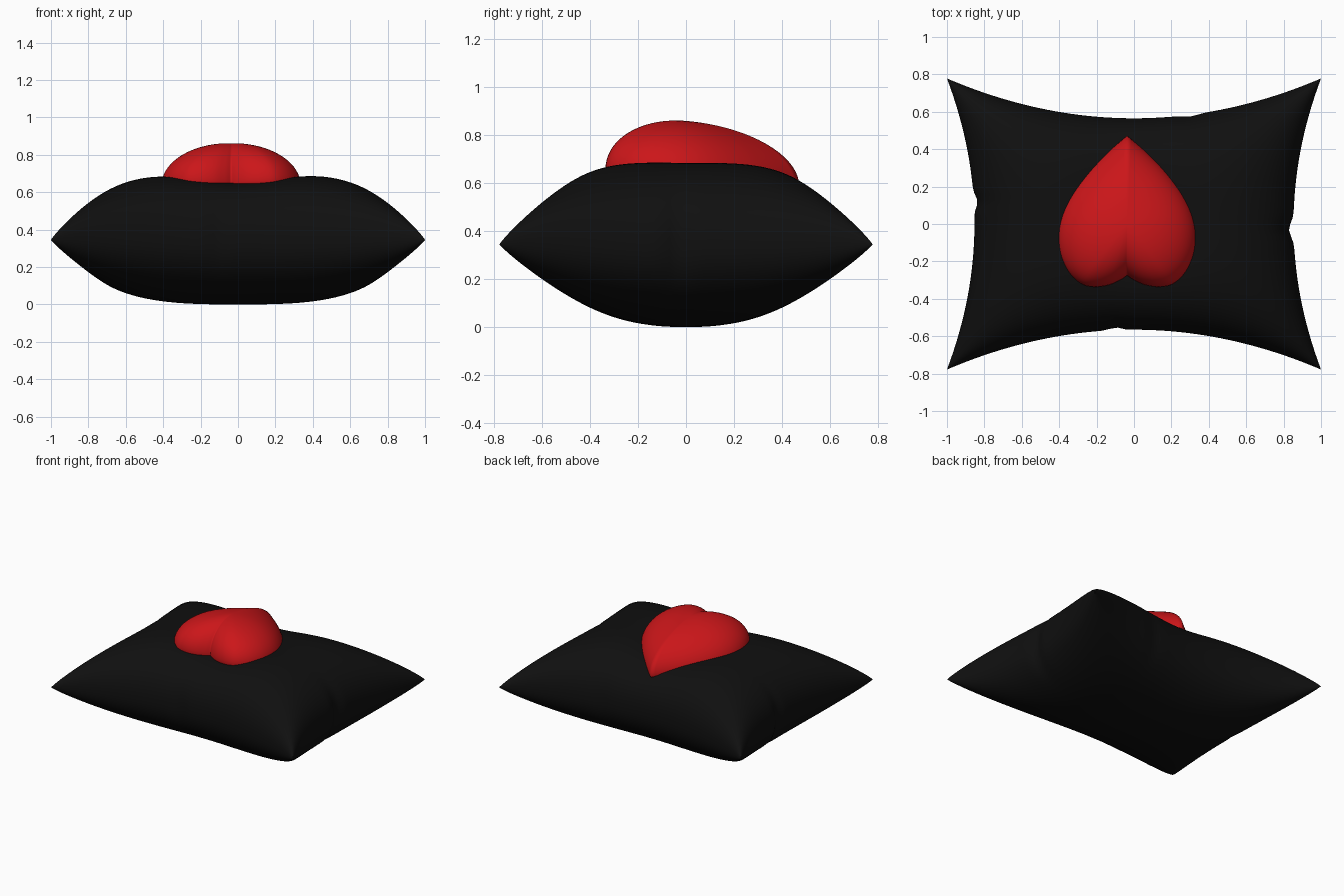
import bpy, bmesh, math
from mathutils import Vector

if "Cube" in bpy.data.objects:
    bpy.data.objects.remove(bpy.data.objects["Cube"])


def material(name, rgb):
    m = bpy.data.materials.new(name)
    m.diffuse_color = (*rgb, 1)
    m.use_nodes = True
    m.node_tree.nodes["Principled BSDF"].inputs["Base Color"].default_value = m.diffuse_color
    return m


def finish(bm, name, mat):
    bmesh.ops.remove_doubles(bm, verts=bm.verts, dist=1e-5)
    bmesh.ops.recalc_face_normals(bm, faces=bm.faces)
    for f in bm.faces:
        f.smooth = True
    me = bpy.data.meshes.new(name)
    bm.to_mesh(me)
    bm.free()
    me.materials.append(mat)
    ob = bpy.data.objects.new(name, me)
    bpy.context.collection.objects.link(ob)
    return ob


def bump(t, centre, width):
    return math.exp(-((t - centre) / width) ** 2)


# Pillow: inflated cushion with pulled-in edges and a dent under the heart
SEAM = 0.345
N = 72


def pillow_point(i, j, top):
    u = math.sin((i / N - 0.5) * math.pi)
    v = math.sin((j / N - 0.5) * math.pi)
    x = u * (0.853 + 0.147 * v * v)
    y = v * (0.565 + 0.213 * u * u)
    # small puckers along the side and end seams
    if u > 0:
        x -= 0.025 * u ** 10 * bump(y, -0.03, 0.05)
    else:
        x += 0.02 * u ** 10 * bump(y, 0.12, 0.04)
    if v < 0:
        y += 0.014 * v ** 10 * bump(x, -0.1, 0.04)
    else:
        y -= 0.01 * v ** 10 * bump(x, 0.3, 0.05)
    pv = 2.9 if top else 2.2
    fill = max(0.0, (1 - abs(u) ** 3) * (1 - abs(v) ** pv)) ** 0.45
    if i in (0, N) or j in (0, N):
        fill = 0.0
    if top:
        dent = 0.09 * bump(x, -0.01, 0.32) * bump(y, 0.03, 0.4)
        z = SEAM + 0.375 * fill - dent * min(1, fill * 1.5)
    else:
        z = SEAM - SEAM * fill
    return Vector((x, y, z))


bm = bmesh.new()
for top in (True, False):
    g = [[bm.verts.new(pillow_point(i, j, top)) for j in range(N + 1)]
         for i in range(N + 1)]
    for i in range(N):
        for j in range(N):
            bm.faces.new((g[i][j], g[i + 1][j], g[i + 1][j + 1], g[i][j + 1]))
finish(bm, "pillow", material("black_cloth", (0.005, 0.005, 0.005)))

# Heart: half outline from tip to notch, smoothed, mirrored and domed
HALF = [(0, .472), (.11, .378), (.21, .28), (.295, .17), (.35, .06),
        (.372, -.05), (.36, -.16), (.315, -.255), (.245, -.32),
        (.17, -.336), (.095, -.325), (.035, -.298), (0, -.275)]
pts = [Vector(p) for p in HALF]
pts = [2 * pts[0] - pts[1]] + pts + [2 * pts[-1] - pts[-2]]
side = []
for k in range(1, len(pts) - 2):
    a, b, c, d = pts[k - 1:k + 3]
    for s in range(5):
        t = s / 5
        side.append(0.5 * (2 * b + (c - a) * t + (2 * a - 5 * b + 4 * c - d) * t * t
                           + (3 * b - a - 3 * c + d) * t ** 3))
side.append(pts[-2])
outline = side + [Vector((-p.x, p.y)) for p in side[-2:0:-1]]

CX, RINGS = -0.037, 18
bm = bmesh.new()


def heart_z(y, height):
    return 0.63 - 0.085 * y + height


for rise in (0.23, -0.08):
    rings = []
    for k in range(RINGS):
        a = k / RINGS * math.pi / 2
        r, h = math.cos(a), rise * math.sin(a)
        rings.append([bm.verts.new((CX + p.x * r, p.y * r, heart_z(p.y * r, h)))
                      for p in outline])
    pole = bm.verts.new((CX, 0, heart_z(0, rise)))
    n = len(outline)
    for i in range(n):
        j = (i + 1) % n
        for lo, hi in zip(rings, rings[1:]):
            bm.faces.new((lo[i], lo[j], hi[j], hi[i]))
        bm.faces.new((rings[-1][i], rings[-1][j], pole))
finish(bm, "heart", material("red_cloth", (0.6, 0.008, 0.01)))
